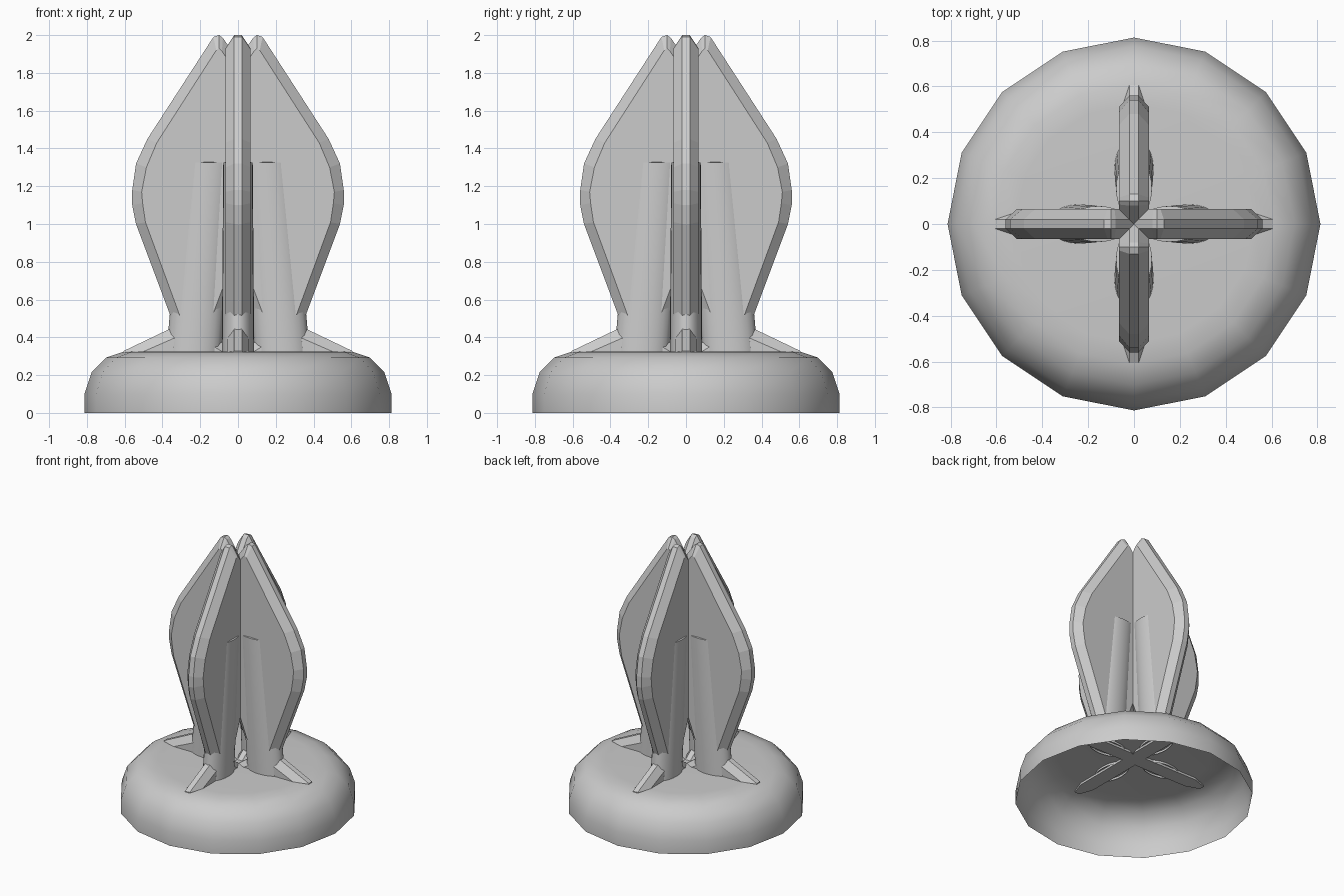
import bpy, bmesh, math
from mathutils import Matrix

if "Cube" in bpy.data.objects:
    bpy.data.objects.remove(bpy.data.objects["Cube"])


def finish(bm, name, smooth=None, turn=0.0):
    bmesh.ops.recalc_face_normals(bm, faces=bm.faces[:])
    bm.transform(Matrix.Rotation(turn, 4, 'Z'))
    me = bpy.data.meshes.new(name)
    bm.to_mesh(me)
    bm.free()
    ob = bpy.data.objects.new(name, me)
    bpy.context.collection.objects.link(ob)
    if smooth:
        bpy.ops.object.select_all(action='DESELECT')
        ob.select_set(True)
        bpy.context.view_layer.objects.active = ob
        bpy.ops.object.shade_smooth_by_angle(angle=math.radians(smooth))


def bridge(bm, a, b):
    n = len(a)
    for i in range(n):
        j = (i + 1) % n
        bm.faces.new((a[i], a[j], b[j], b[i]))


def chamfered_plate(name, rim, face, edge_half, half, turn):
    """Flat plate in the XZ plane with a sloped border on both sides."""
    bm = bmesh.new()
    layers = [(face, -half), (rim, -edge_half), (rim, edge_half), (face, half)]
    rings = [[bm.verts.new((x, y, z)) for x, z in pts] for pts, y in layers]
    for a, b in zip(rings, rings[1:]):
        bridge(bm, a, b)
    bm.faces.new(rings[0])
    bm.faces.new(rings[-1])
    finish(bm, name, turn=turn)


def lofted(name, sections, sides, smooth, turn=0.0, dome=0.0):
    """Stack of ellipses (cx, rx, ry, z), closed on top and open below."""
    bm = bmesh.new()
    rings = []
    for cx, rx, ry, z in sections:
        angs = [2 * math.pi * i / sides for i in range(sides)]
        rings.append([bm.verts.new((cx + rx * math.cos(t), ry * math.sin(t), z)) for t in angs])
    for a, b in zip(rings, rings[1:]):
        bridge(bm, a, b)
    cx, z = sections[-1][0], sections[-1][3]
    tip = bm.verts.new((cx, 0, z + dome))
    top = rings[-1]
    for i in range(sides):
        bm.faces.new((top[i], top[(i + 1) % sides], tip))
    finish(bm, name, smooth, turn)


# Rounded hollow base
base = [(0.813, 0), (0.813, 0.10), (0.775, 0.215), (0.70, 0.292), (0.61, 0.322), (0.52, 0.326)]
lofted("base", [(0, r, r, z) for r, z in base], 16, 40)

# Leaf outline and its inset flat face
leaf_rim = [(0, 1.87), (0.08, 1.985), (0.10, 2.0), (0.13, 1.99), (0.48, 1.45), (0.54, 1.32),
            (0.56, 1.18), (0.56, 1.10), (0.54, 1.0), (0.36, 0.52), (0.30, 0.42),
            (0.15, 0.42), (0.08, 0.52), (0, 0.72)]
leaf_face = [(0.055, 1.87), (0.085, 1.915), (0.10, 1.93), (0.115, 1.92), (0.43, 1.43), (0.485, 1.30),
             (0.51, 1.17), (0.505, 1.11), (0.49, 1.01), (0.31, 0.52), (0.28, 0.46),
             (0.17, 0.46), (0.13, 0.53), (0.055, 0.73)]

# Foot outline and its inset flat face
foot_rim = [(0, 0.31), (0.13, 0.405), (0.35, 0.45), (0.605, 0.328), (0.605, 0.31)]
foot_face = [(0.06, 0.31), (0.15, 0.365), (0.34, 0.395), (0.50, 0.325), (0.50, 0.31)]

# Four identical arms around the centre
for k in range(4):
    a = k * math.pi / 2
    chamfered_plate(f"leaf_{k + 1}", leaf_rim, leaf_face, 0.02, 0.066, a)
    chamfered_plate(f"foot_{k + 1}", foot_rim, foot_face, 0.02, 0.056, a)
    lofted(f"stem_{k + 1}", [(0.235, 0.145, 0.086, 0.31), (0.155, 0.135, 0.078, 1.325)],
           24, 40, a, 0.015)
